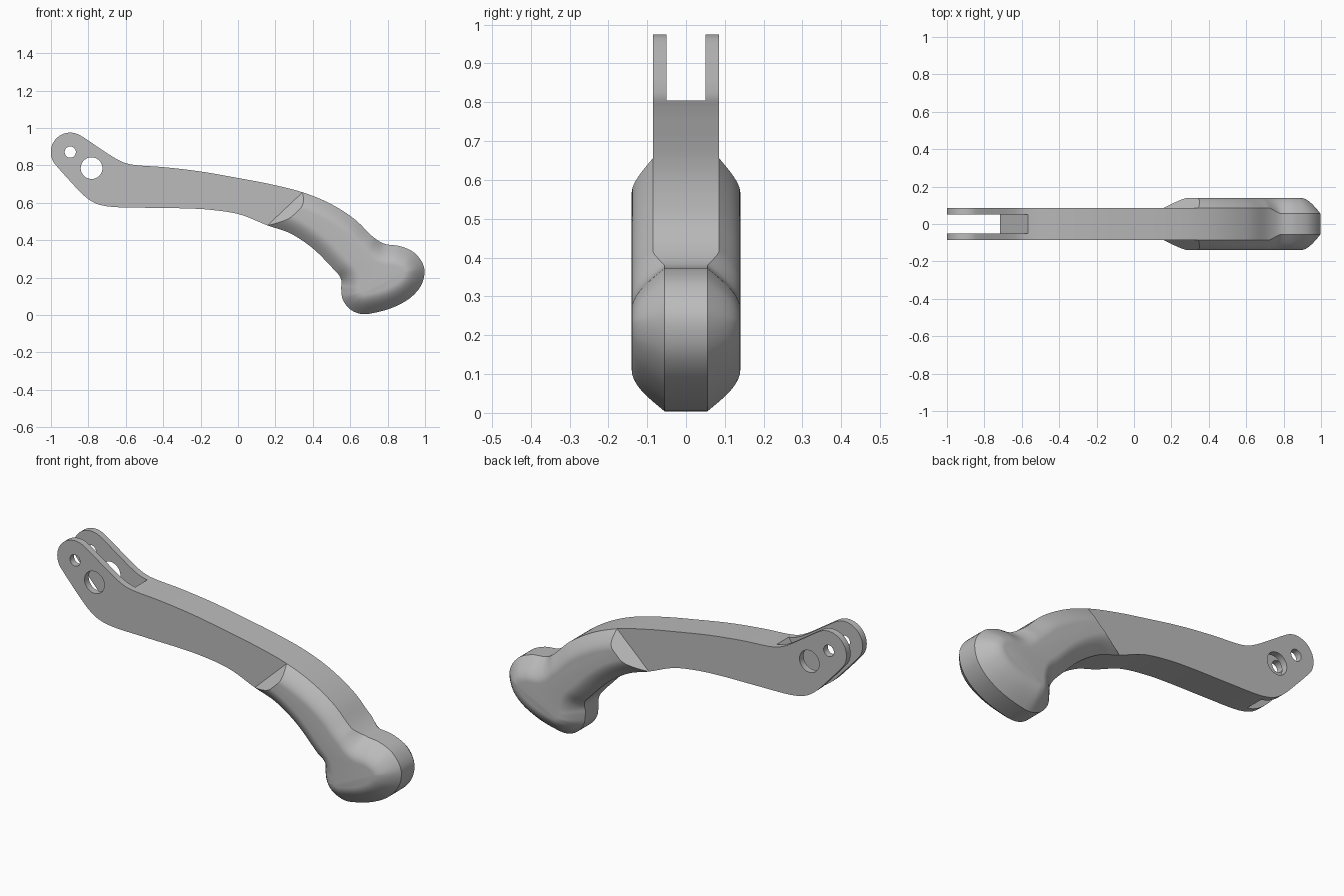
import bpy, bmesh, math
from mathutils import Vector

if "Cube" in bpy.data.objects:
    bpy.data.objects.remove(bpy.data.objects["Cube"])

grey = bpy.data.materials.new("plain grey")
grey.use_nodes = True
grey.diffuse_color = (0.5, 0.5, 0.5, 1)
grey.node_tree.nodes["Principled BSDF"].inputs["Base Color"].default_value = (0.5, 0.5, 0.5, 1)

BODY, GRIP = 0.085, 0.14               # half thicknesses
SEAM = Vector((0.158, 0.479))          # lower end of the seam between arm and grip
FWD = Vector((0.687, -0.726)).normalized()
EAR = Vector((-0.897, 0.871))


def along(p):
    return (p - SEAM).dot(FWD)


def spline(pts, steps):
    """Closed centripetal curve through the points."""
    out, n = [], len(pts)
    for i in range(n):
        p = [pts[(i + k) % n] for k in (-1, 0, 1, 2)]
        t = [0.0]
        for k in range(3):
            t.append(t[-1] + math.sqrt((p[k + 1] - p[k]).length))
        for s in range(steps):
            u = t[1] + (t[2] - t[1]) * s / steps
            q = p
            for level in (1, 2, 3):
                # pyramid interpolation over widening, then clipped, knot spans
                spans = [(k, k + level) for k in range(4 - level)] if level < 3 else [(1, 2)]
                if level == 2:
                    spans = [(0, 2), (1, 3)]
                q = [q[k].lerp(q[k + 1], (u - t[a]) / (t[b] - t[a])) for k, (a, b) in enumerate(spans)]
            out.append(q[0])
    return out


def finish(bm, name):
    bmesh.ops.recalc_face_normals(bm, faces=bm.faces[:])
    mesh = bpy.data.meshes.new(name)
    bm.to_mesh(mesh)
    bm.free()
    mesh.materials.append(grey)
    ob = bpy.data.objects.new(name, mesh)
    bpy.context.collection.objects.link(ob)
    return ob


def plate(points, half):
    """Extrude a side profile evenly about the middle plane."""
    bm = bmesh.new()
    rings = [[bm.verts.new((p.x, y, p.y)) for p in points] for y in (-half, half)]
    skin(bm, rings)
    return bm


def skin(bm, rings):
    n = len(rings[0])
    for a, b in zip(rings, rings[1:]):
        for i in range(n):
            bm.faces.new((a[i], a[(i + 1) % n], b[(i + 1) % n], b[i]))
    bm.faces.new(rings[0])
    bm.faces.new(rings[-1])
    bmesh.ops.recalc_face_normals(bm, faces=bm.faces[:])


def cut(bm, co, normal):
    """Remove everything on the normal's side and close the opening."""
    res = bmesh.ops.bisect_plane(bm, geom=bm.verts[:] + bm.edges[:] + bm.faces[:], dist=1e-6,
                                 plane_co=co, plane_no=normal, clear_outer=True)
    edges = [e for e in res["geom_cut"] if isinstance(e, bmesh.types.BMEdge)]
    bmesh.ops.edgeloop_fill(bm, edges=edges)


def smooth(ob):
    bpy.ops.object.select_all(action="DESELECT")
    ob.select_set(True)
    bpy.context.view_layer.objects.active = ob
    bpy.ops.object.shade_smooth_by_angle(angle=math.radians(30))


# Side outline: round ear, upper edge, grip head, lower edge
ear = [EAR + 0.104 * Vector((math.cos(a), math.sin(a)))
       for a in (math.radians(225 - 14 * k) for k in range(13))]
edge = [(-.74, .892), (-.66, .84), (-.61, .815), (-.56, .803), (-.394, .79), (-.206, .768),
        (.008, .731), (.17, .7), (.345, .656), (.49, .597), (.625, .511), (.725, .415),
        (.785, .38), (.866, .368), (.946, .33), (.995, .254), (.984, .169), (.93, .099),
        (.84, .045), (.73, .012), (.662, .005), (.6, .03), (.56, .083), (.552, .137),
        (.55, .195), (.49, .267), (.394, .361), (.276, .438), (.158, .479), (.008, .538),
        (-.153, .563), (-.287, .57), (-.475, .573), (-.7, .581), (-.77, .601),
        (-.823, .638), (-.9, .718)]
outline = spline(ear + [Vector(p) for p in edge], 6)

# Arm, ending at the seam
bm = plate(outline, BODY)
cut(bm, (SEAM.x, 0, SEAM.y), (FWD.x, 0, FWD.y))
arm = finish(bm, "lever_arm")

# Fork slot with a slanted end, and two pin holes through the ears
slot = [Vector(p) for p in ((-.434, 1.0), (-1.2, 1.0), (-1.2, .48), (-.788, .48))]


def circle(c, r):
    return [c + r * Vector((math.cos(k * math.tau / 48), math.sin(k * math.tau / 48))) for k in range(48)]


for name, shape, half in (("slot_cutter", slot, 0.05),
                          ("small_hole_cutter", circle(EAR, 0.03), 0.2),
                          ("large_hole_cutter", circle(Vector((-.783, .785)), 0.058), 0.2)):
    cutter = finish(plate(shape, half), name)
    cutter.hide_render = True
    mod = arm.modifiers.new(name, "BOOLEAN")
    mod.operation, mod.solver, mod.object = "DIFFERENCE", "EXACT", cutter
    bpy.context.view_layer.objects.active = arm
    bpy.ops.object.modifier_apply(modifier=name)
    bpy.data.objects.remove(cutter)
smooth(arm)

# Grip: the outline's lower end with rounded sides, narrowing to a thin rim at the head
path = [p for p in outline if along(p) > -0.25]
n = len(path)
inward = []
for i in range(n):
    d = (path[(i + 1) % n] - path[i - 1]).normalized()
    inward.append(Vector((d.y, -d.x)))


def ring(bm, t, side):
    verts = []
    for p, v in zip(path, inward):
        head = min(max((along(p) - 0.44) / 0.06, 0), 1)
        rim = BODY + (0.055 - BODY) * head
        q = p + v * t * (0.09 + 0.018 * head)
        y = rim + (GRIP - rim) * math.sin(t * math.pi / 2)
        verts.append(bm.verts.new((q.x, side * y, q.y)))
    return verts


bm = bmesh.new()
levels = [k / 10 for k in range(11)]
skin(bm, [ring(bm, t, -1) for t in reversed(levels)] + [ring(bm, t, 1) for t in levels])
# Bevel the grip's start down to the arm on both sides
for side in (-1, 1):
    cut(bm, (SEAM.x, side * BODY, SEAM.y), (-FWD.x, side, -FWD.y))
smooth(finish(bm, "grip"))
